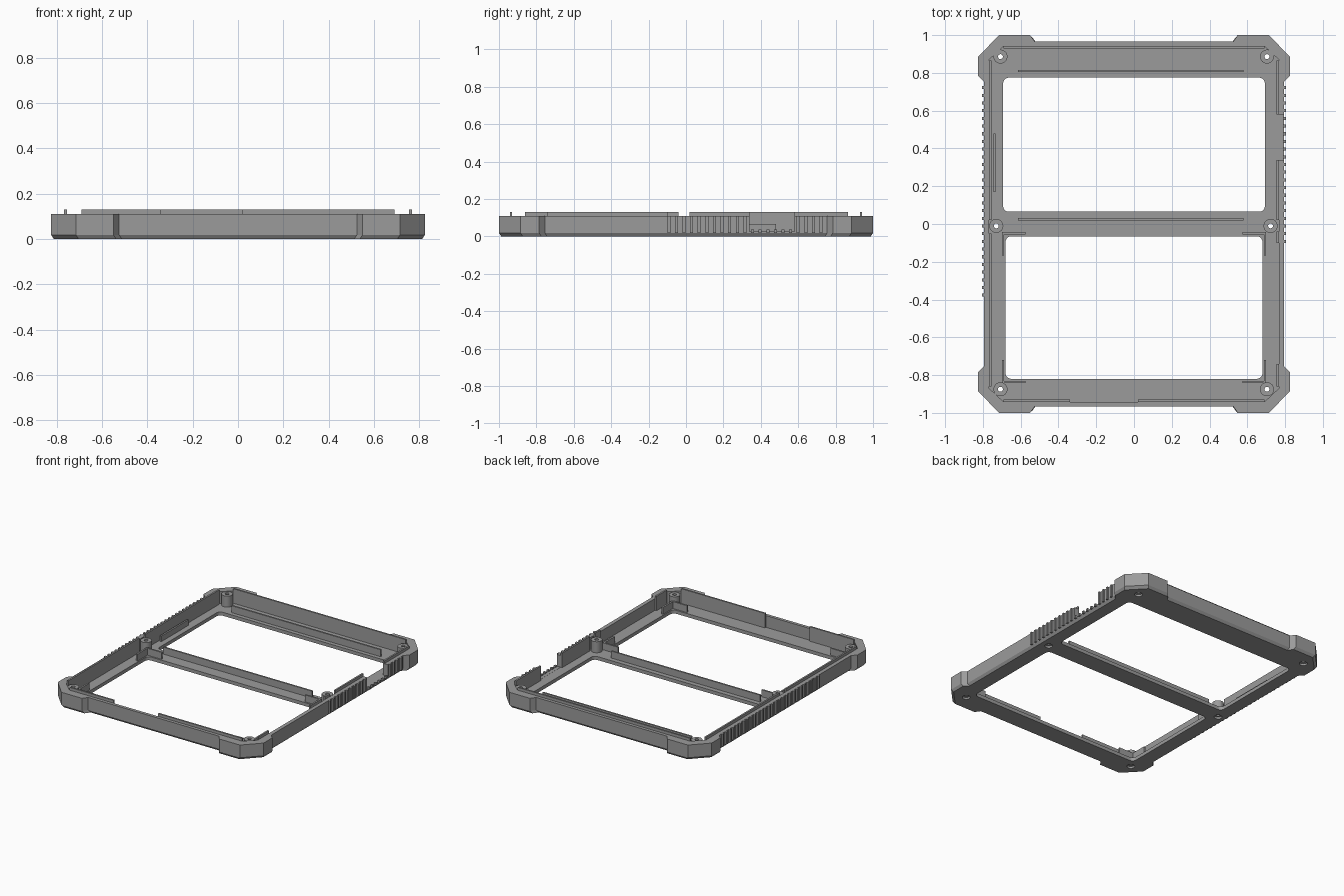
import bpy, bmesh, math

cube = bpy.data.objects.get("Cube")
if cube:
    bpy.data.objects.remove(cube)

gray = bpy.data.materials.new("matte gray")
gray.use_nodes = True
COLOR = (0.33, 0.33, 0.33, 1)
gray.diffuse_color = COLOR
gray.node_tree.nodes["Principled BSDF"].inputs["Base Color"].default_value = COLOR

WALL_TOP, FLOOR, LIP_TOP = 0.11, 0.025, 0.13


def finish(name, bm):
    bmesh.ops.recalc_face_normals(bm, faces=bm.faces)
    mesh = bpy.data.meshes.new(name)
    bm.to_mesh(mesh)
    bm.free()
    obj = bpy.data.objects.new(name, mesh)
    mesh.materials.append(gray)
    bpy.context.collection.objects.link(obj)
    return obj


def loft(name, rings):
    """Stack of equal-length outlines given as (points, z), capped at both ends."""
    bm = bmesh.new()
    loops = [[bm.verts.new((x, y, z)) for x, y in pts] for pts, z in rings]
    n = len(loops[0])
    for low, high in zip(loops, loops[1:]):
        for i in range(n):
            j = (i + 1) % n
            bm.faces.new((low[i], low[j], high[j], high[i]))
    bm.faces.new(loops[0][::-1])
    bm.faces.new(loops[-1])
    return finish(name, bm)


def box(name, x0, x1, y0, y1, z0, z1):
    pts = [(x0, y0), (x1, y0), (x1, y1), (x0, y1)]
    return loft(name, [(pts, z0), (pts, z1)])


def circle(cx, cy, r, n=32):
    return [(cx + r * math.cos(2 * math.pi * i / n),
             cy + r * math.sin(2 * math.pi * i / n)) for i in range(n)]


def rounded_rect(x, y0, y1, r, steps=5):
    pts = []
    corners = [(x - r, y1 - r), (r - x, y1 - r), (r - x, y0 + r), (x - r, y0 + r)]
    for k, (cx, cy) in enumerate(corners):
        for i in range(steps + 1):
            a = math.pi / 2 * (k + i / steps)
            pts.append((cx + r * math.cos(a), cy + r * math.sin(a)))
    return pts


def four_way(quarter):
    """Mirror a first-quadrant outline, listed counterclockwise, to all corners."""
    q = list(quarter)
    r = q[::-1]
    return (q + [(-x, y) for x, y in r]
            + [(-x, -y) for x, y in q] + [(x, -y) for x, y in r])


def boolean(obj, cutter, operation):
    mod = obj.modifiers.new("boolean", 'BOOLEAN')
    mod.operation = operation
    mod.solver = 'EXACT'
    mod.object = cutter
    bpy.context.view_layer.objects.active = obj
    bpy.ops.object.modifier_apply(modifier=mod.name)
    bpy.data.objects.remove(cutter)


# Tray with thicker chamfered corners and a bevelled underside
outer = four_way([(0.795, 0.755), (0.825, 0.785), (0.825, 0.885),
                  (0.715, 1.0), (0.55, 1.0), (0.525, 0.965)])
base = [(x - math.copysign(0.012, x), y - math.copysign(0.012, y)) for x, y in outer]
frame = loft("frame", [(base, 0), (outer, 0.018), (outer, WALL_TOP)])
inner = four_way([(0.767, 0.87), (0.69, 0.942)])
boolean(frame, loft("cavity", [(inner, FLOOR), (inner, 0.3)]), 'DIFFERENCE')

# Two openings with rounded corners
for half, y0, y1 in ((0.693, 0.065, 0.775), (0.68, -0.82, -0.065)):
    pts = rounded_rect(half, y0, y1, 0.03)
    boolean(frame, loft("opening", [(pts, -0.1), (pts, 0.3)]), 'DIFFERENCE')

# Notch in the left wall
boolean(frame, box("notch", 0.74, 0.9, 0.34, 0.58, 0.026, 0.3), 'DIFFERENCE')

# Screw posts with through holes, countersunk underneath
for cx, cy in ((-0.707, 0.886), (0.704, 0.886), (-0.707, -0.875),
               (0.704, -0.875), (-0.729, -0.01), (0.723, -0.01)):
    post = circle(cx, cy, 0.037)
    boolean(frame, loft("post", [(post, 0.01), (post, 0.105)]), 'UNION')
    wide, narrow = circle(cx, cy, 0.026), circle(cx, cy, 0.013)
    boolean(frame, loft("screw_hole", [(wide, -0.05), (wide, 0.014),
                                       (narrow, 0.016), (narrow, 0.3)]), 'DIFFERENCE')

# Raised lips along the inside of the walls
LIP = 0.012
for x0, x1 in ((-0.69, -0.34), (0.02, 0.69)):
    box("front_lip", x0, x1, -0.942, -0.942 + LIP, FLOOR, LIP_TOP)
box("back_lip", -0.69, 0.69, 0.942 - LIP, 0.942, FLOOR, LIP_TOP)
for y0, y1 in ((-0.86, -0.05), (0.02, 0.865)):
    box("right_lip", -0.767, -0.767 + LIP, y0, y1, FLOOR, LIP_TOP)
for y0, y1 in ((-0.86, -0.74), (-0.1, -0.04), (0.02, 0.34), (0.58, 0.865)):
    box("left_lip", 0.767 - LIP, 0.767, y0, y1, FLOOR, LIP_TOP)

# Straight stiffening ribs beside the back opening
for y in (0.81, 0.025):
    box("long_rib", -0.615, 0.58, y - 0.006, y + 0.006, FLOOR, 0.075)
box("side_rib", -0.745, -0.733, 0.17, 0.48, FLOOR, 0.065)

# Angle brackets at the corners of the front opening
for side in (-1, 1):
    for y, toward in ((-0.049, -1), (-0.837, 1)):
        xs = sorted((side * 0.575, side * 0.7))
        box("bracket_long", *xs, y - 0.006, y + 0.006, FLOOR, 0.075)
        xs = sorted((side * 0.688, side * 0.7))
        ys = sorted((y, y + toward * 0.118))
        box("bracket_short", *xs, *ys, FLOOR, 0.075)

# Grip ridges on both outer sides, shortened below the notch
for side, count in ((-1, 28), (1, 21)):
    for i in range(count):
        y = 0.722 - 0.0407 * i
        low = side > 0 and 0.335 < y < 0.585
        xs = sorted((side * 0.79, side * 0.806))
        box("grip_ridge", *xs, y - 0.008, y + 0.008, 0.018, 0.037 if low else WALL_TOP)
